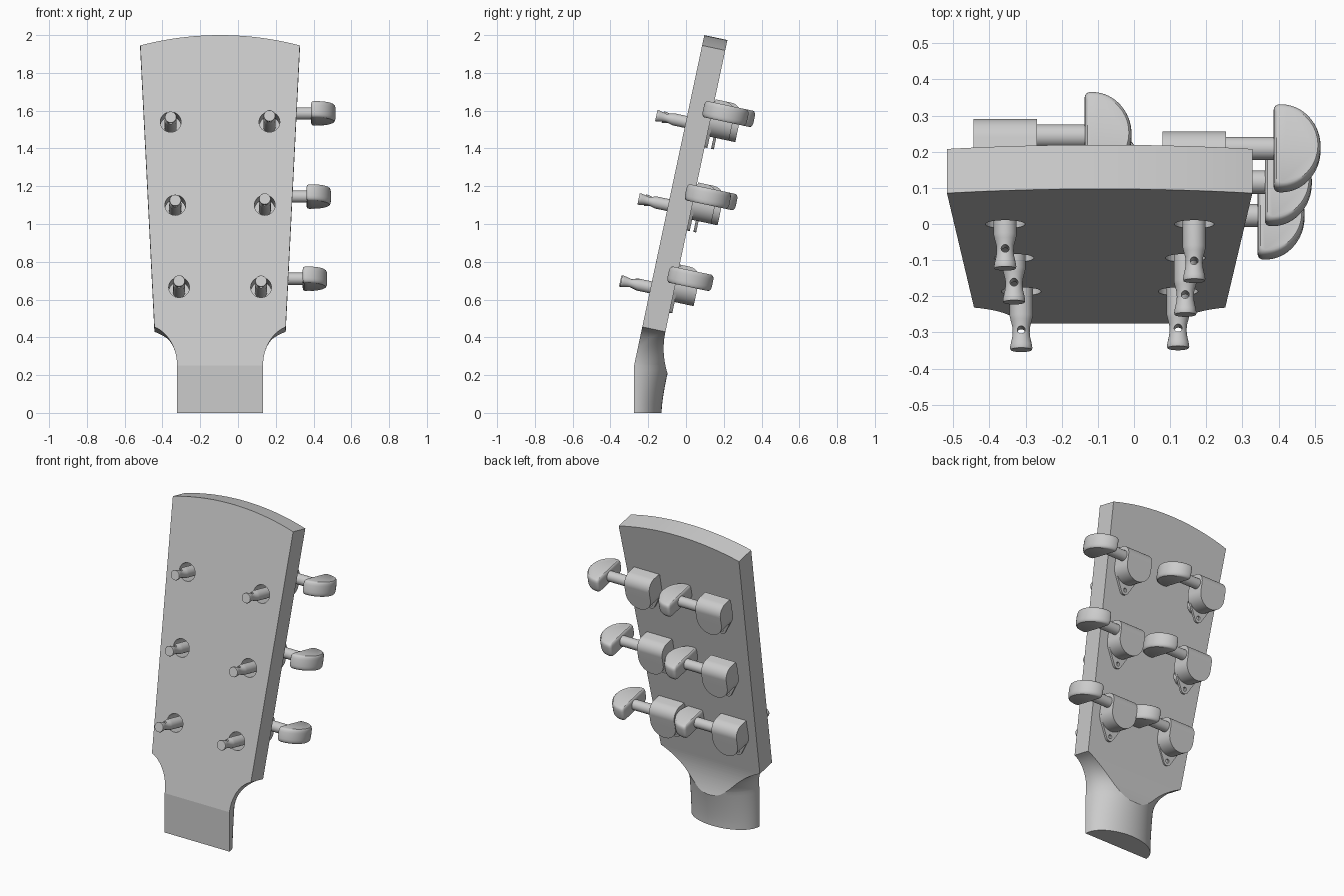
import bpy, bmesh
from math import sin, cos, pi, radians, sqrt
from mathutils import Vector
from mathutils.geometry import convex_hull_2d

if "Cube" in bpy.data.objects:
    bpy.data.objects.remove(bpy.data.objects["Cube"])

TILT = radians(12)
CX = -0.095          # centre line of the headstock
THICK = 0.125


def P(x, t, n):
    """Plate frame: t runs up the front face, n runs through to the back."""
    return Vector((x, -0.275 + t * sin(TILT) + n * cos(TILT),
                   0.25 + t * cos(TILT) - n * sin(TILT)))


def loft(name, rings):
    bm = bmesh.new()
    vr = [[bm.verts.new(p) for p in r] for r in rings]
    k = len(vr[0])
    for a, b in zip(vr, vr[1:]):
        for i in range(k):
            j = (i + 1) % k
            bm.faces.new((a[i], a[j], b[j], b[i]))
    bm.faces.new(vr[0])
    bm.faces.new(vr[-1])
    bmesh.ops.recalc_face_normals(bm, faces=bm.faces)
    me = bpy.data.meshes.new(name)
    bm.to_mesh(me)
    bm.free()
    ob = bpy.data.objects.new(name, me)
    bpy.context.collection.objects.link(ob)
    return ob


def activate(ob):
    bpy.ops.object.select_all(action='DESELECT')
    ob.select_set(True)
    bpy.context.view_layer.objects.active = ob


def boolean(ob, cutter, op='DIFFERENCE'):
    m = ob.modifiers.new("cut", 'BOOLEAN')
    m.operation, m.object, m.solver = op, cutter, 'EXACT'
    activate(ob)
    bpy.ops.object.modifier_apply(modifier=m.name)
    bpy.data.objects.remove(cutter)


def smooth(ob, deg=30):
    activate(ob)
    bpy.ops.object.shade_smooth_by_angle(angle=radians(deg))


def arc(cx, cy, rx, ry, a0, a1, k):
    return [(cx + rx * cos(radians(a0 + (a1 - a0) * i / k)),
             cy + ry * sin(radians(a0 + (a1 - a0) * i / k))) for i in range(k + 1)]


def circle(r, k=32):
    return [(r * cos(2 * pi * i / k), r * sin(2 * pi * i / k)) for i in range(k)]


def disc_n(name, x, t, stations):
    """Turned shape along n from (n, radius) stations."""
    return loft(name, [[P(x + a, t + b, n) for a, b in circle(r)] for n, r in stations])


# Headstock plate with arched top
R = (0.4225 ** 2 + 0.056 ** 2) / (2 * 0.056)
top = [(0.4225 * (1 - i / 12), 0) for i in range(25)]
outline = [(-0.3475, 0.21), (0.3475, 0.21)] + \
          [(x, 1.789 - R + sqrt(R * R - x * x)) for x, _ in top]
plate = loft("headstock_plate", [[P(CX + x, t, n) for x, t in outline] for n in (0, THICK)])

# Neck: D-shaped section that flares out to the plate
SEG = 48


def section(front, ang, hw, edge, depth):
    pts = [(hw, 0.0)] + [(hw * cos(pi * i / SEG), edge + 0.0005 + depth * sin(pi * i / SEG))
                         for i in range(SEG + 1)] + [(-hw, 0.0)]
    return [Vector((CX + x, front.y + d * cos(ang), front.z - d * sin(ang))) for x, d in pts]


def depth_at(z):
    return 0.145 + 0.03 * (z / 0.2) ** 1.5


rings = [section(Vector((0, -0.275, z)), 0, 0.2275, 0, depth_at(z))
         for z in [0.025 * i for i in range(10)]]
for i in range(25):
    s = i / 24
    flare = (1 - sqrt(1 - (0.95 * s) ** 2)) / (1 - sqrt(1 - 0.95 ** 2))
    rings.append(section(P(0, 0.21 * s, 0), TILT * s, 0.2275 + 0.12 * flare,
                         0.128 * s ** 3, depth_at(0.25) + 0.03 * s))
neck = loft("neck", rings)

# Cove that blends the back of the neck into the back of the plate
ya, za = -0.100, 0.215
yb, zb = P(0, 0.21, THICK).yz
cove = [(-0.6, -0.2), (0.3, -0.2), (0.3, 0.12), (-0.06, 0.15)]
for i in range(17):
    f = i / 16
    cove.append((ya + (yb - ya) * f - 0.054 * f * (1 - f), za + (zb - za) * f))
cove += [tuple(P(0, 0.5, THICK).yz), (-0.6, 0.9)]
boolean(neck, loft("cove_cutter", [[Vector((x, y, z)) for y, z in cove] for x in (-1, 1)]),
        'INTERSECT')
smooth(neck, 11)


def tuner(tag, x, t, shift):
    q = lambda a, b, n: P(x + a, t + b, n + shift)
    # Hole through the plate
    boolean(plate, disc_n("hole_cutter", x, t, [(-0.05, 0.055), (0.2, 0.055)]))

    # String post with waist and cross hole
    prof = [(0.20, 0.032), (-0.065, 0.032), (-0.078, 0.029), (-0.095, 0.0245), (-0.11, 0.0235),
            (-0.125, 0.025), (-0.145, 0.0295), (-0.155, 0.031), (-0.16, 0.0295)]
    post = disc_n("string_post_" + tag, x, t, [(n + shift, r) for n, r in prof])
    boolean(post, loft("string_hole_cutter",
                       [[q(a, b, c - 0.108) for a, c in circle(0.011, 20)] for b in (-0.1, 0.1)]))
    smooth(post)

    # Base plate with screw lug
    pts = [Vector(p) for p in arc(0, 0.0375, 0.0875, 0.0875, 180, 360, 24)
           + arc(0, -0.083, 0.028, 0.028, 180, 360, 16) + [(0.0875, 0.14), (-0.0875, 0.14)]]
    hull = [pts[i] for i in convex_hull_2d(pts)]
    base = loft("base_plate_" + tag, [[q(a, b, n) for a, b in hull] for n in (0.125, 0.14)])
    boolean(base, loft("screw_hole_cutter", [[q(a, b - 0.083, n) for a, b in circle(0.012, 20)]
                                             for n in (0.1, 0.2)]))
    smooth(base)

    # Gear housing: U outline crossed with a round-shouldered side profile
    u = arc(0, 0.0375, 0.0875, 0.0875, 180, 360, 32) + [(0.0875, 0.2), (-0.0875, 0.2)]
    side = [(-0.1, 0.13), (0.15, 0.13)] + arc(0.087, 0.18, 0.063, 0.063, 0, 90, 14) + [(-0.1, 0.243)]
    housing = loft("gear_housing_" + tag, [[q(a, b, n) for a, b in u] for n in (0.11, 0.3)])
    boolean(housing, loft("shoulder_cutter", [[q(a, b, n) for b, n in side] for a in (-0.2, 0.2)]),
            'INTERSECT')
    smooth(housing)

    # Shaft
    smooth(loft("tuner_shaft_" + tag, [[q(a, 0.088 + b, 0.196 + n) for b, n in circle(0.032)]
                                       for a in (0.06, 0.24)]))

    # D-shaped knob with softened edges
    d = arc(0.235, 0.105, 0.015, 0.015, 180, 90, 4) + arc(0.24, 0, 0.11, 0.12, 88, -88, 32) \
        + arc(0.235, -0.105, 0.015, 0.015, -90, -180, 4)
    rings = []
    for b, k in [(-0.044, 0.88), (-0.04, 0.94), (-0.032, 0.98), (-0.02, 1),
                 (0.02, 1), (0.032, 0.98), (0.04, 0.94), (0.044, 0.88)]:
        rings.append([q(0.285 + (a - 0.285) * k, 0.088 + b, 0.196 + n * k) for a, n in d])
    smooth(loft("tuner_knob_" + tag, rings), 35)


# Two columns of three tuners, all knobs pointing the same way
for row, t, half, left_shift in [("low", 0.424, 0.217, -0.005), ("middle", 0.869, 0.237, 0.035),
                                 ("top", 1.319, 0.2615, 0.035)]:
    tuner(row + "_left", CX - half, t, left_shift)
    tuner(row + "_right", CX + half, t, 0)
smooth(plate, 20)
